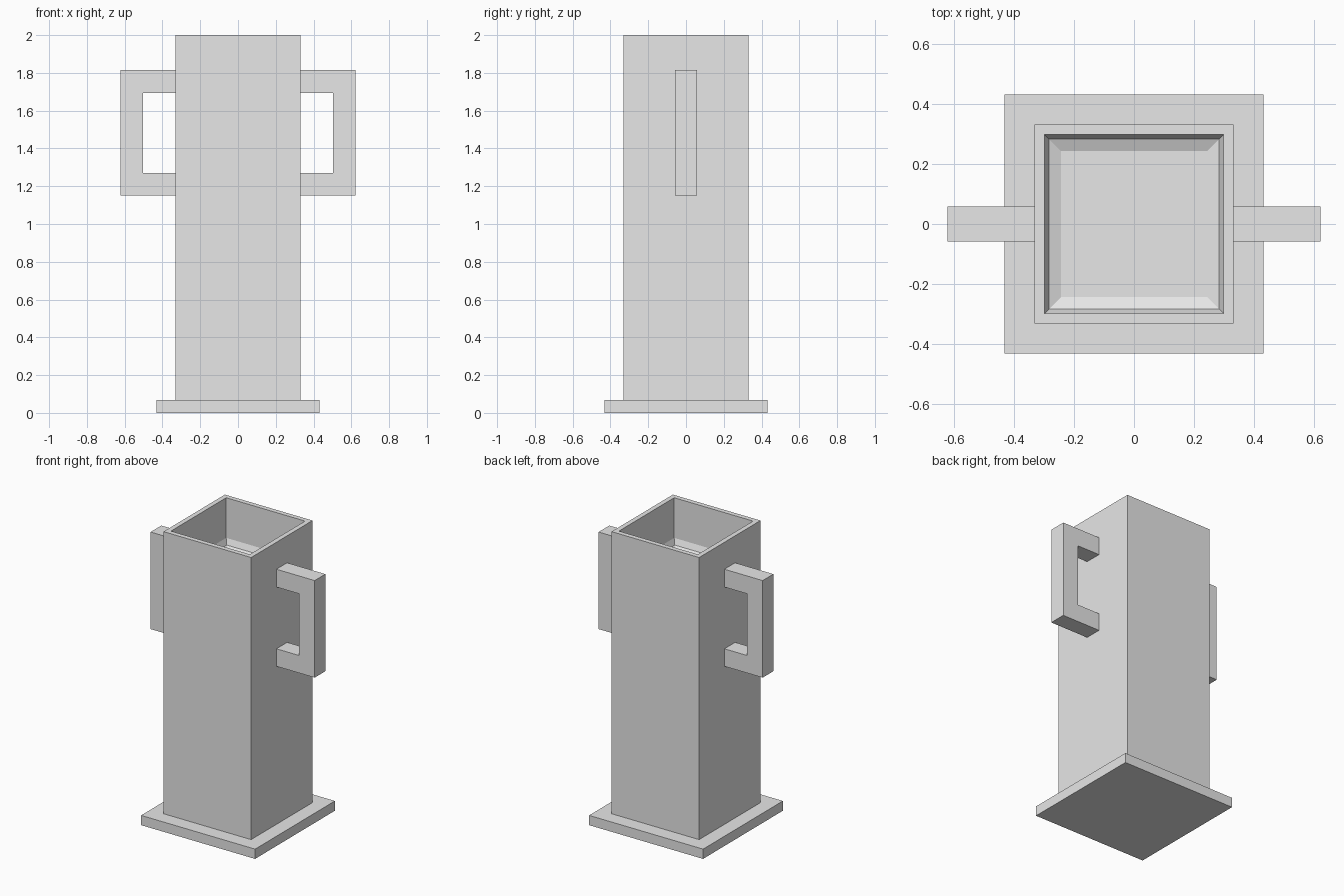
import bpy
import bmesh
from math import cos, pi

cube = bpy.data.objects.get("Cube")
if cube:
    bpy.data.objects.remove(cube, do_unlink=True)

GREY = (0.8, 0.8, 0.8, 1.0)
grey = bpy.data.materials.new("light grey")
grey.use_nodes = True
grey.diffuse_color = GREY
grey.node_tree.nodes["Principled BSDF"].inputs["Base Color"].default_value = GREY


def finish(name, bm):
    bmesh.ops.recalc_face_normals(bm, faces=bm.faces)
    mesh = bpy.data.meshes.new(name)
    bm.to_mesh(mesh)
    bm.free()
    mesh.materials.append(grey)
    obj = bpy.data.objects.new(name, mesh)
    bpy.context.collection.objects.link(obj)
    return obj


def square_loft(name, sections):
    """Skin square sections given as (half width, height), capped at both ends."""
    bm = bmesh.new()
    rings = [[bm.verts.new((sx * r, sy * r, z))
              for sx, sy in ((-1, -1), (1, -1), (1, 1), (-1, 1))]
             for r, z in sections]
    for low, high in zip(rings, rings[1:]):
        for i in range(4):
            j = (i + 1) % 4
            bm.faces.new((low[i], low[j], high[j], high[i]))
    bm.faces.new(rings[0])
    bm.faces.new(rings[-1])
    return finish(name, bm)


def handle(name, side):
    """Square C-shaped grip extruded through its thickness."""
    inner, outer, grip = 0.33, 0.622, 0.503
    low, high, gap_low, gap_high = 1.15, 1.815, 1.27, 1.693
    half = 0.058
    outline = [(inner, low), (outer, low), (outer, high), (inner, high),
               (inner, gap_high), (grip, gap_high), (grip, gap_low), (inner, gap_low)]
    bm = bmesh.new()
    face = bm.faces.new([bm.verts.new((side * x, -half, z)) for x, z in outline])
    ext = bmesh.ops.extrude_face_region(bm, geom=[face])
    moved = [v for v in ext["geom"] if isinstance(v, bmesh.types.BMVert)]
    bmesh.ops.translate(bm, verts=moved, vec=(0, 2 * half, 0))
    return finish(name, bm)


# Flat plinth
base_top = 0.067
square_loft("base_plate", [(0.432, 0), (0.432, base_top)])

# Tall square body with a recess whose floor edge is rounded
floor, radius, opening = 1.67, 0.055, 0.299
mid = radius * (1 - cos(pi / 4))
square_loft("body", [
    (0.332, base_top), (0.332, 2), (opening, 2),
    (opening, floor + radius), (opening - mid, floor + mid),
    (opening - radius, floor)])

# Pair of side handles
for name, side in (("left_handle", 1), ("right_handle", -1)):
    handle(name, side)
